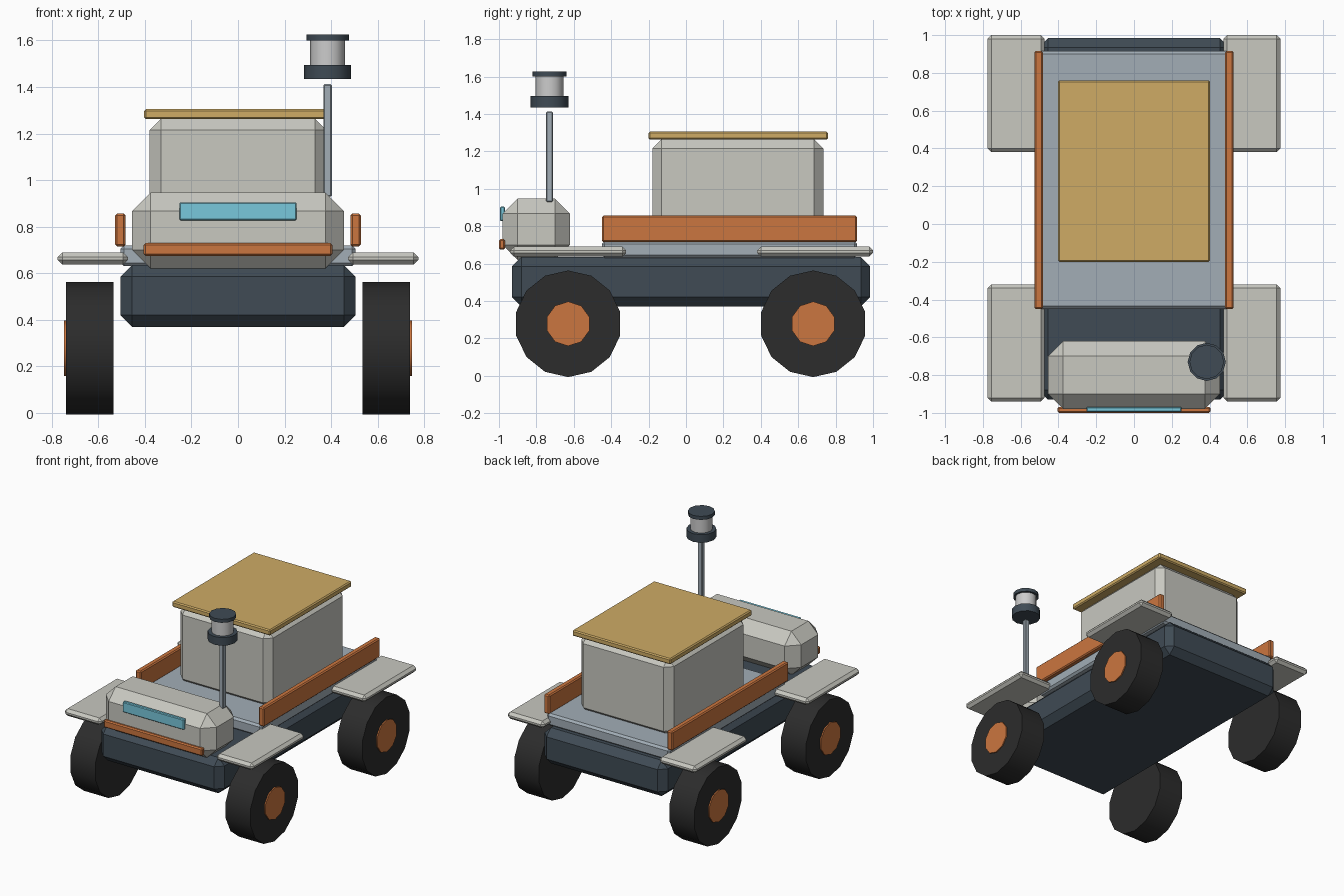
import bpy, bmesh, math
from mathutils import Matrix

if "Cube" in bpy.data.objects:
    bpy.data.objects.remove(bpy.data.objects["Cube"])


def material(name, rgb):
    m = bpy.data.materials.new(name)
    m.diffuse_color = (*rgb, 1)
    m.use_nodes = True
    m.node_tree.nodes["Principled BSDF"].inputs["Base Color"].default_value = m.diffuse_color
    return m


DARK = material("dark_slate", (0.05, 0.07, 0.09))
STEEL = material("steel_blue", (0.36, 0.42, 0.47))
SHELL = material("shell", (0.58, 0.58, 0.53))
ORANGE = material("orange", (0.60, 0.18, 0.05))
TAN = material("tan", (0.62, 0.41, 0.13))
GLASS = material("glass", (0.19, 0.58, 0.72))
RUBBER = material("rubber", (0.025, 0.025, 0.025))
LENS = material("lens", (0.75, 0.75, 0.75))


def finish(name, bm, mat):
    me = bpy.data.meshes.new(name)
    bmesh.ops.recalc_face_normals(bm, faces=bm.faces)
    bm.to_mesh(me)
    bm.free()
    me.materials.append(mat)
    ob = bpy.data.objects.new(name, me)
    bpy.context.collection.objects.link(ob)
    return ob


def box(name, x, y, z, bevel, mat):
    """Chamfered box from (min, max) pairs."""
    size = [b - a for a, b in (x, y, z)]
    mid = [(a + b) / 2 for a, b in (x, y, z)]
    bm = bmesh.new()
    bmesh.ops.create_cube(bm, size=1, matrix=Matrix.Translation(mid) @ Matrix.Diagonal((*size, 1)))
    ob = finish(name, bm, mat)
    mod = ob.modifiers.new("chamfer", 'BEVEL')
    mod.width, mod.segments = bevel, 1
    return ob


def drum(name, center, radius, depth, sides, mat, along_x=False):
    """Cylinder standing on z or lying along x, smooth around its side."""
    bm = bmesh.new()
    rot = Matrix.Rotation(math.pi / 2, 4, 'Y') if along_x else Matrix()
    # roll the section so one edge lies flat on the ground
    spin = Matrix.Rotation(math.pi / 2, 4, 'Z')
    bmesh.ops.create_cone(bm, cap_ends=True, segments=sides, radius1=radius, radius2=radius,
                          depth=depth, matrix=Matrix.Translation(center) @ rot @ spin)
    for f in bm.faces:
        f.smooth = len(f.verts) == 4
    for e in bm.edges:
        e.smooth = all(f.smooth for f in e.link_faces)
    return finish(name, bm, mat)


# Chassis and cargo deck
box("chassis", (-0.505, 0.505), (-0.93, 0.985), (0.37, 0.635), 0.05, DARK)
box("deck", (-0.505, 0.505), (-0.45, 0.915), (0.63, 0.72), 0.015, STEEL)

# Cargo box with lid
box("cargo_box", (-0.38, 0.38), (-0.18, 0.735), (0.69, 1.265), 0.05, SHELL)
box("cargo_lid", (-0.403, 0.403), (-0.2, 0.76), (1.262, 1.305), 0.008, TAN)

# Front cabin, visor and bumper
box("cabin", (-0.455, 0.455), (-0.98, -0.62), (0.62, 0.947), 0.08, SHELL)
box("visor", (-0.252, 0.252), (-0.995, -0.968), (0.827, 0.904), 0.005, GLASS)
box("bumper", (-0.405, 0.405), (-1.0, -0.968), (0.674, 0.73), 0.008, ORANGE)

# Side rails, fenders, wheels and hubs
for s, side in ((-1, "left"), (1, "right")):
    def span(a, b):
        return tuple(sorted((s * a, s * b)))
    box(f"rail_{side}", span(0.483, 0.528), (-0.45, 0.915), (0.715, 0.856), 0.008, ORANGE)
    for y, end in ((-0.63, "front"), (0.69, "rear")):
        box(f"fender_{end}_{side}", span(0.473, 0.775), (y - 0.31, y + 0.31), (0.637, 0.69), 0.02, SHELL)
        wy = -0.63 if end == "front" else 0.68
        drum(f"wheel_{end}_{side}", (s * 0.637, wy, 0.278), 0.285, 0.204, 14, RUBBER, True)
        drum(f"hub_{end}_{side}", (s * 0.725, wy, 0.278), 0.119, 0.045, 10, ORANGE, True)

# Sensor mast and rotating head
mx, my = 0.385, -0.73
box("mast", (mx - 0.018, mx + 0.018), (my - 0.018, my + 0.018), (0.93, 1.412), 0.005, STEEL)
drum("sensor_base", (mx, my, 1.465), 0.101, 0.06, 12, DARK)
drum("sensor_lens", (mx, my, 1.547), 0.075, 0.11, 12, LENS)
drum("sensor_cap", (mx, my, 1.613), 0.091, 0.026, 12, DARK)
